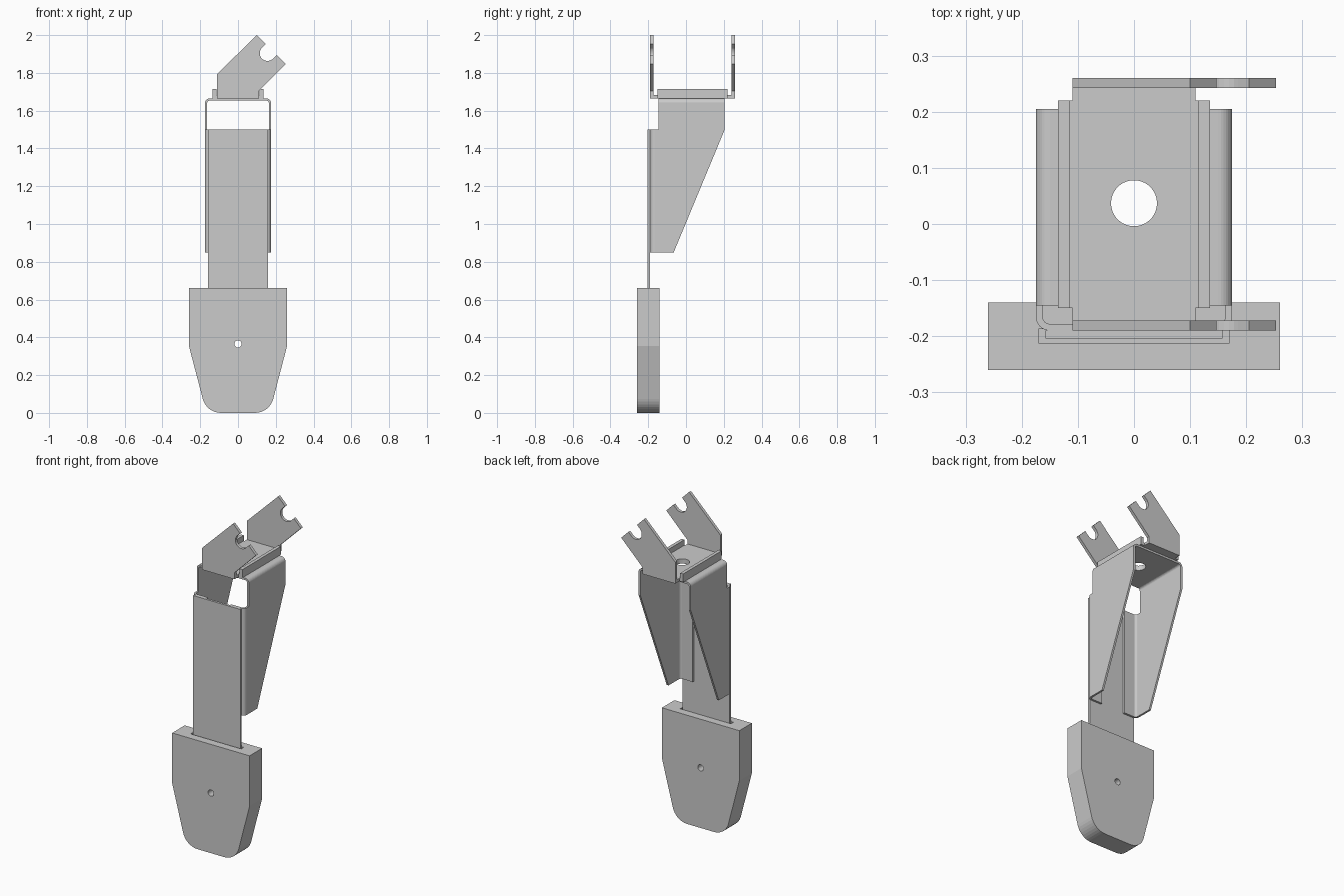
import bpy, bmesh
from math import sin, cos, radians
from mathutils import Vector

if "Cube" in bpy.data.objects:
    bpy.data.objects.remove(bpy.data.objects["Cube"])


def arc(cx, cy, r, a0, a1, n=8):
    """Points on an arc, angles in degrees."""
    return [(cx + r * cos(radians(a0 + (a1 - a0) * i / n)),
             cy + r * sin(radians(a0 + (a1 - a0) * i / n))) for i in range(n + 1)]


def prism(name, pts, axis, a, b, cut=None):
    """Extrude a 2D outline along y (pts = x,z) or z (pts = x,y); cut = (point, normal) trims one side."""
    place = (lambda p: (p[0], a, p[1])) if axis == 'y' else (lambda p: (p[0], p[1], a))
    step = Vector((0, b - a, 0) if axis == 'y' else (0, 0, b - a))
    bm = bmesh.new()
    face = bm.faces.new([bm.verts.new(place(p)) for p in pts])
    ext = bmesh.ops.extrude_face_region(bm, geom=[face])
    bmesh.ops.translate(bm, vec=step,
                        verts=[v for v in ext['geom'] if isinstance(v, bmesh.types.BMVert)])
    if cut:
        bmesh.ops.bisect_plane(bm, geom=bm.verts[:] + bm.edges[:] + bm.faces[:],
                               plane_co=cut[0], plane_no=cut[1], clear_outer=True)
        bmesh.ops.holes_fill(bm, edges=[e for e in bm.edges if e.is_boundary])
    bmesh.ops.recalc_face_normals(bm, faces=bm.faces[:])
    mesh = bpy.data.meshes.new(name)
    bm.to_mesh(mesh)
    bm.free()
    ob = bpy.data.objects.new(name, mesh)
    bpy.context.collection.objects.link(ob)
    return ob


def rect(x0, x1, y0, y1):
    return [(x0, y0), (x1, y0), (x1, y1), (x0, y1)]


def subtract(target, cutter):
    cutter.hide_render = True
    cutter.hide_set(True)
    m = target.modifiers.new("cut", 'BOOLEAN')
    m.operation, m.object, m.solver = 'DIFFERENCE', cutter, 'EXACT'


# Foot pad: tapered block with rounded lower corners
foot = prism("foot_pad",
             [(0.26, 0.66), (-0.26, 0.66), (-0.26, 0.355)]
             + arc(-0.09, 0.1, 0.1, 194.6, 270)
             + arc(0.09, 0.1, 0.1, 270, 345.4)
             + [(0.26, 0.355)], 'y', -0.26, -0.14)

# Flat leg plate seated in a slot in the pad
plate = prism("leg_plate", rect(-0.158, 0.158, 0.2, 1.5), 'y', -0.204, -0.19)
slot = prism("slot_cutter", rect(-0.17, 0.17, 0.19, 0.8), 'y', -0.212, -0.187)
pin = prism("pin_hole_cutter", arc(0, 0.365, 0.019, 0, 345, 23), 'y', -0.4, 0)
subtract(foot, slot)
subtract(foot, pin)
subtract(plate, pin)

# Folded bracket top: inverted U of sheet metal
T = 0.012
outer = [(-0.175, 1.5)] + arc(-0.15, 1.64, 0.025, 180, 90) \
    + arc(0.15, 1.64, 0.025, 90, 0) + [(0.175, 1.5)]
inner = [(0.175 - T, 1.5)] + arc(0.15, 1.64, 0.025 - T, 0, 90) \
    + arc(-0.15, 1.64, 0.025 - T, 90, 180) + [(-0.175 + T, 1.5)]
bracket = prism("bracket_top", outer + inner, 'y', -0.145, 0.205)

# Bracket sides: L section with front flange, back edge trimmed on a slant
slant = (Vector((0, -0.065, 0.85)), Vector((0, 0.65, -0.27)))
for side, s in (("left", -1), ("right", 1)):
    section = [(0.08, -0.19)] + arc(0.15, -0.165, 0.025, 270, 360) \
        + [(0.175, 0.205), (0.175 - T, 0.205)] \
        + arc(0.15, -0.165, 0.025 - T, 360, 270) + [(0.08, -0.19 + T)]
    prism("bracket_side_" + side, [(s * x, y) for x, y in section],
          'z', 0.85, 1.5, slant)

# Clevis base: cross-shaped plate with notched corners
base = prism("clevis_base",
             [(-0.11, -0.19), (0.11, -0.19), (0.11, -0.15), (0.135, -0.15),
              (0.135, 0.22), (0.11, 0.22), (0.11, 0.26), (-0.11, 0.26),
              (-0.11, 0.22), (-0.135, 0.22), (-0.135, -0.15), (-0.11, -0.15)],
             'z', 1.665, 1.682)
bore = prism("bore_cutter", arc(0, 0.037, 0.041, 0, 350, 35), 'z', 1.6, 1.75)
subtract(base, bore)
subtract(bracket, bore)

# Low stiffening lips on both sides of the clevis
for side, s in (("left", -1), ("right", 1)):
    prism("clevis_lip_" + side, rect(s * 0.115, s * 0.135, -0.15, 0.22), 'z', 1.682, 1.715)

# Slanted ears with open round notch
ear = [(-0.11, 1.682), (-0.11, 1.795), (0.1, 2.0), (0.147, 1.953)] \
    + arc(0.156, 1.904, 0.041, 135, 315, 14) \
    + [(0.205, 1.895), (0.253, 1.847), (0.11, 1.705), (0.11, 1.682)]
for side, y in (("front", -0.19), ("back", 0.242)):
    prism("clevis_ear_" + side, ear, 'y', y, y + 0.018)
